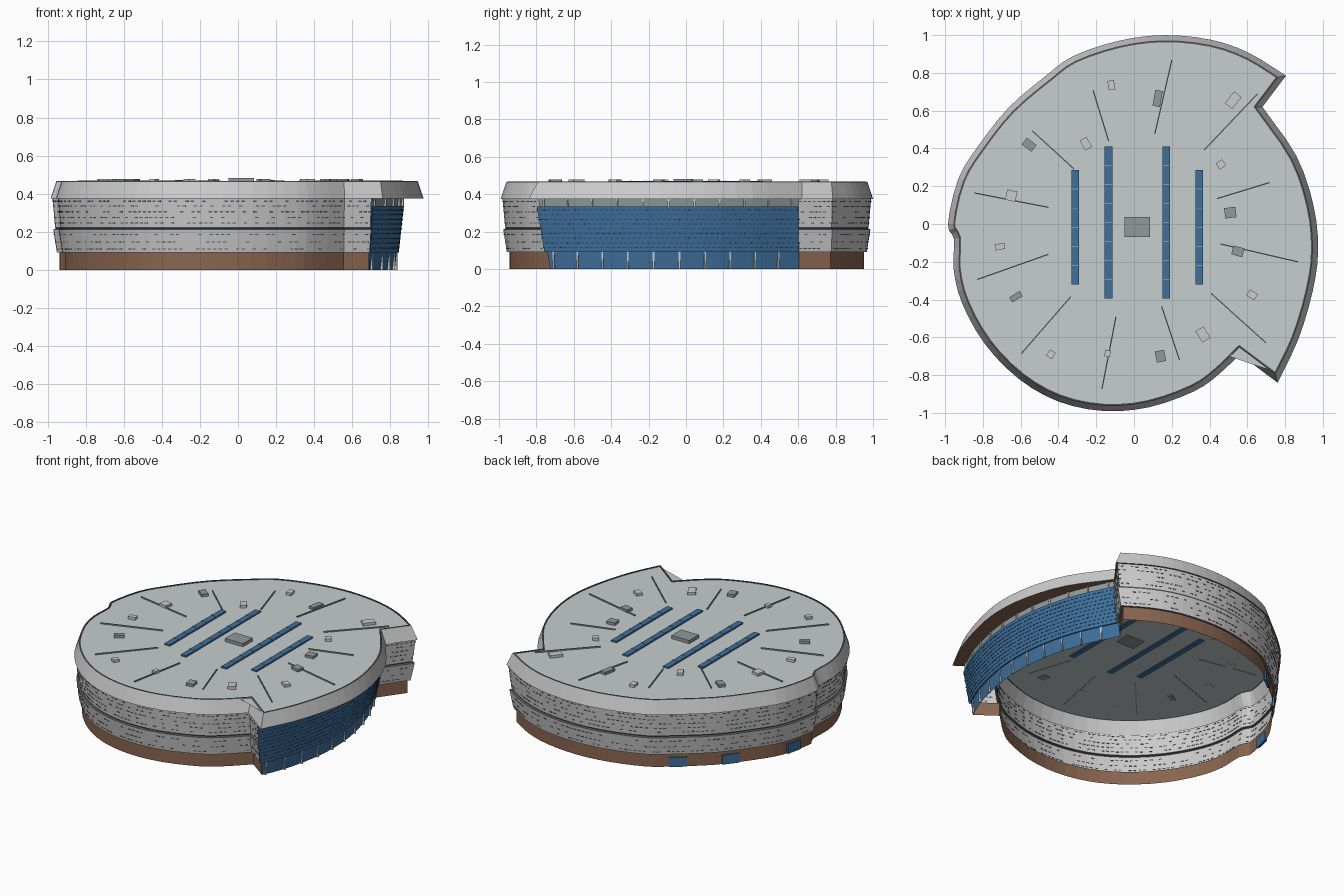
import bpy, bmesh, math, random
from mathutils import Matrix, Vector

if "Cube" in bpy.data.objects:
    bpy.data.objects.remove(bpy.data.objects["Cube"])

random.seed(4)


def mat(name, r, g, b):
    m = bpy.data.materials.new(name)
    m.diffuse_color = (r, g, b, 1)
    m.use_nodes = True
    m.node_tree.nodes["Principled BSDF"].inputs["Base Color"].default_value = m.diffuse_color
    return m


WHITE = mat("pale_panel", .68, .69, .69)
RIM = mat("rim_metal", .70, .72, .72)
ROOF = mat("roof_membrane", .57, .61, .61)
DARK = mat("dark_grey", .10, .11, .12)
GREY = mat("mid_grey", .28, .32, .33)
BROWN = mat("brown_base", .25, .13, .08)
BLUE = mat("blue_glass", .05, .16, .33)
NAVY = mat("dark_blue", .02, .07, .16)


def finish(name, bm, mats):
    me = bpy.data.meshes.new(name)
    bm.to_mesh(me)
    bm.free()
    for m in mats:
        me.materials.append(m)
    ob = bpy.data.objects.new(name, me)
    bpy.context.collection.objects.link(ob)
    return ob


def spline(pts, n=3):
    """Catmull-Rom curve through open list of points."""
    p = [Vector(q) for q in pts]
    p = [2 * p[0] - p[1]] + p + [2 * p[-1] - p[-2]]
    out = []
    for i in range(1, len(p) - 2):
        a, b, c, d = p[i - 1:i + 3]
        for k in range(n):
            t = k / n
            out.append(.5 * (2 * b + (c - a) * t + (2 * a - 5 * b + 4 * c - d) * t * t
                             + (3 * b - a - 3 * c + d) * t ** 3))
    return out + [p[-2]]


def inset(poly, d):
    """Mitred inward offset of a counterclockwise closed outline."""
    out = []
    for i, p in enumerate(poly):
        u = (p - poly[i - 1]).normalized()
        v = (poly[(i + 1) % len(poly)] - p).normalized()
        n1, n2 = Vector((-u.y, u.x)), Vector((-v.y, v.x))
        m = (n1 + n2).normalized()
        out.append(p + m * d / max(m.dot(n1), .4))
    return out


def sheet(name, rings, mats, closed=False):
    """Skin between stacked (path, z) rings; one material per band."""
    bm = bmesh.new()
    rows = [[bm.verts.new((p.x, p.y, z)) for p in path] for path, z in rings]
    n = len(rows[0])
    slots = list(dict.fromkeys(mats))
    for k, (a, b) in enumerate(zip(rows, rows[1:])):
        for i in range(n if closed else n - 1):
            j = (i + 1) % n
            f = bm.faces.new((a[i], a[j], b[j], b[i]))
            f.material_index = slots.index(mats[k])
    return finish(name, bm, slots)


def boxes(name, items, m):
    """Many boxes in one object: (x, y, z, angle, length, depth, height)."""
    bm = bmesh.new()
    for x, y, z, a, l, d, h in items:
        bmesh.ops.create_cube(bm, size=1, matrix=Matrix.Translation((x, y, z))
                              @ Matrix.Rotation(a, 4, 'Z') @ Matrix.Diagonal((l, d, h, 1)))
    return finish(name, bm, [m])


def walk(path, step, start):
    """Evenly spaced (point, heading) along a path."""
    s = start
    for a, b in zip(path, path[1:]):
        v = b - a
        while s < v.length:
            yield a + v * (s / v.length), math.atan2(v.y, v.x)
            s += step
        s -= v.length


# Outlines: long curved wall, roof edge over the glass, glass line
A = spline([(.805, .785), (.61, .905), (.41, .975), (.16, 1), (-.08, .97), (-.32, .89),
            (-.46, .79), (-.66, .62), (-.82, .42), (-.93, .24), (-.985, 0), (-.953, -.08),
            (-.955, -.24), (-.91, -.42), (-.79, -.635), (-.61, -.82), (-.40, -.94),
            (-.16, -.99), (.08, -.97), (.32, -.885), (.45, -.795), (.56, -.69)])
R = spline([(.76, -.84), (.87, -.61), (.945, -.36), (.975, -.14), (.95, .1), (.86, .36), (.68, .62)])
G = spline([(.705, -.795), (.79, -.6), (.85, -.36), (.87, -.14), (.85, .1), (.78, .36), (.67, .6)])
OUT, BODY = A + R, A + G
NA, NT = len(A), len(A) + len(G)


def wall(d):
    q = inset(BODY, d)
    return [q[-1]] + q[:NA] + [q[NA]]


def glass(d):
    return inset(BODY, d)[NA:NT]


# Brown base and tapered two-tier wall
sheet("base_wall", [(wall(.047), 0), (wall(.047), .09), (wall(.033), .09)], [BROWN, BROWN])
sheet("panel_wall", [(wall(.033), .09), (wall(.014), .212), (wall(.027), .216),
                     (wall(.024), .224), (wall(.01), .375)], [WHITE, DARK, DARK, WHITE])

# Window slots scattered along the wall
slots = []
for z in (.11, .145, .185, .245, .275, .305, .335, .36):
    d = .033 - .019 * (z - .09) / .122 if z < .215 else .024 - .014 * (z - .224) / .151
    for p, a in walk(wall(d), .03, random.random() * .03):
        if random.random() < .6:
            slots.append((p.x, p.y, z, a, .018, .004, .006))
boxes("wall_slots", slots, DARK)

# Roof rim, coping, membrane and soffit
o1, o2 = inset(OUT, .03), inset(OUT, .038)
sheet("roof_rim", [(OUT, .375), (o1, .465)], [RIM], True)
sheet("roof_coping", [(o1, .465), (o2, .467), (o2, .459)], [DARK, DARK], True)
sheet("soffit", [(inset(BODY, .01), .375), (OUT, .375)], [BROWN], True)
bm = bmesh.new()
bm.faces.new([bm.verts.new((p.x, p.y, .46)) for p in o2])
bmesh.ops.triangulate(bm, faces=bm.faces[:])
finish("roof", bm, [ROOF])

# Glass front: inner glazing, clerestory, projecting curtain
sheet("glass_wall", [(glass(.045), 0), (glass(.007), .335), (glass(.004), .375)], [BLUE, GREY])
sheet("glass_curtain", [(glass(.034), .09), (glass(.025), .09), (glass(-.002), .335),
                        (glass(.007), .335)], [BLUE] * 3)
dashes = []
for k in range(9):
    z = .115 + k * .025
    for p, a in walk(glass(.025 - .027 * (z - .09) / .245), .03, .005 + .012 * (k % 2)):
        dashes.append((p.x, p.y, z, a, .018, .004, .005))
boxes("glass_spandrels", dashes, NAVY)
mullions = []
for z, d, h in ((.045, .04, .09), (.355, .005, .04)):
    for p, a in walk(glass(d), .138, .03):
        mullions.append((p.x, p.y, z, a, .009, .016, h))
boxes("glass_mullions", mullions, WHITE)

# Rear doors in the base
doors = []
for deg in (122, 144, 171):
    t = math.radians(deg)
    u = Vector((math.cos(t), math.sin(t)))
    p, a = max(walk(wall(.047), .01, 0), key=lambda q: q[0].normalized().dot(u))
    doors.append((p.x, p.y, .032, a, .11, .016, .064))
boxes("rear_doors", doors, BLUE)

# Skylight strips with dividers
strips, bars = [], []
for x, y0, y1 in ((-.31, -.32, .285), (-.135, -.395, .41), (.17, -.395, .41), (.345, -.32, .285)):
    strips.append((x, (y0 + y1) / 2, .463, 0, .04, y1 - y0, .014))
    n = round((y1 - y0) / .1)
    bars += [(x, y0 + (y1 - y0) * i / n, .465, 0, .042, .005, .014) for i in range(1, n)]
boxes("skylights", strips, BLUE)
boxes("skylight_bars", bars, GREY)

# Radial roof ribs
ribs = []
for deg, r0, r1 in ((17, .46, .75), (46.5, .54, .95), (77, .49, .89), (107, .46, .74),
                    (137.5, .43, .73), (169, .46, .86), (199.5, .48, .88), (229, .51, .91),
                    (259, .5, .89), (288.5, .46, .76), (318, .55, .94), (347, .47, .89)):
    t, r = math.radians(deg), (r0 + r1) / 2
    ribs.append((r * math.cos(t), r * math.sin(t), .463, t, r1 - r0, .006, .01))
boxes("roof_ribs", ribs, GREY)

# Rooftop units, aligned to the centre
light = ((-.12, .735, .05, .035), (.525, .655, .08, .05), (-.255, .425, .06, .04),
         (.46, .315, .04, .04), (-.65, .15, .055, .055), (-.71, -.12, .052, .032),
         (.625, -.375, .05, .038), (.365, -.585, .07, .05), (-.14, -.685, .035, .03),
         (-.44, -.69, .04, .035))
dark = ((.125, .665, .085, .04), (-.555, .42, .065, .045), (.51, .06, .06, .055),
        (.55, -.145, .06, .048), (-.625, -.385, .065, .032), (.14, -.7, .06, .05))
for name, units, m in (("light_roof_units", light, RIM), ("dark_roof_units", dark, GREY)):
    boxes(name, [(x, y, .467, math.atan2(y, x), l, w, .022) for x, y, l, w in units], m)
boxes("central_roof_unit", [(.017, -.015, .468, 0, .135, .105, .028)], GREY)
